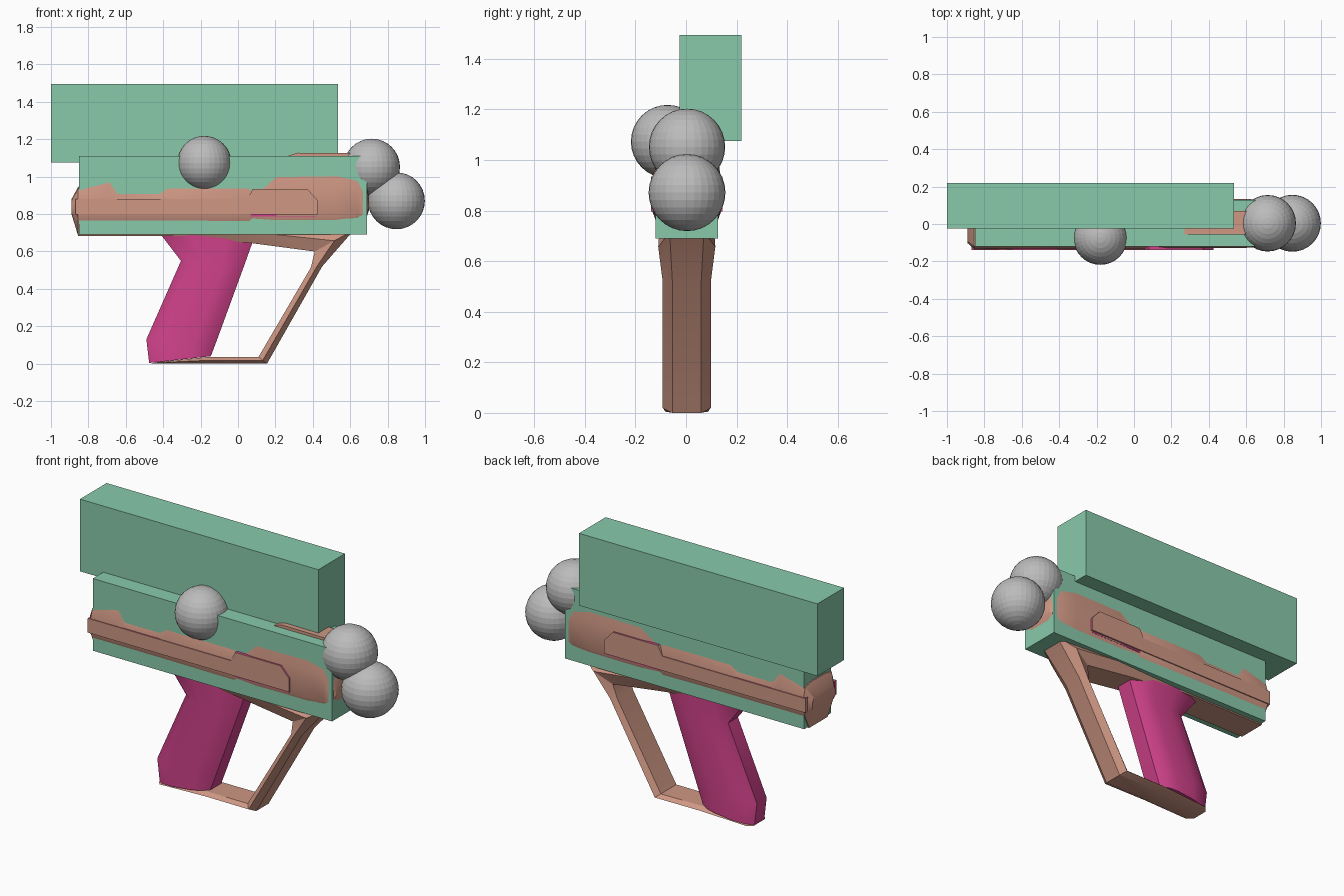
import bpy, bmesh, math
from mathutils import Vector

if "Cube" in bpy.data.objects:
    bpy.data.objects.remove(bpy.data.objects["Cube"])


def material(name, rgb):
    m = bpy.data.materials.new(name)
    m.diffuse_color = (*rgb, 1)
    m.use_nodes = True
    m.node_tree.nodes["Principled BSDF"].inputs["Base Color"].default_value = m.diffuse_color
    return m


TAN = material("tan", (0.62, 0.31, 0.23))
PINK = material("pink", (0.64, 0.055, 0.26))
GREEN = material("green", (0.25, 0.59, 0.41))
GREY = material("grey", (0.50, 0.50, 0.50))


def loft(name, rings, mat, smooth=None):
    """Skin a list of equal-length vertex rings and cap both ends."""
    bm = bmesh.new()
    rows = [[bm.verts.new(p) for p in ring] for ring in rings]
    n = len(rows[0])
    for a, b in zip(rows, rows[1:]):
        for i in range(n):
            j = (i + 1) % n
            bm.faces.new((a[i], a[j], b[j], b[i]))
    bm.faces.new(rows[0][::-1])
    bm.faces.new(rows[-1])
    bmesh.ops.recalc_face_normals(bm, faces=bm.faces)
    me = bpy.data.meshes.new(name)
    bm.to_mesh(me)
    bm.free()
    me.materials.append(mat)
    ob = bpy.data.objects.new(name, me)
    bpy.context.collection.objects.link(ob)
    if smooth:
        bpy.ops.object.select_all(action='DESELECT')
        ob.select_set(True)
        bpy.context.view_layer.objects.active = ob
        bpy.ops.object.shade_smooth_by_angle(angle=math.radians(smooth))
    return ob


def prism(name, profile, y0, y1, mat):
    return loft(name, [[(x, y, z) for x, z in profile] for y in (y0, y1)], mat)


def box(name, x0, x1, y0, y1, z0, z1, mat):
    return prism(name, [(x0, z0), (x1, z0), (x1, z1), (x0, z1)], y0, y1, mat)


# Green blocks
box("upper_block", -1, 0.535, -0.025, 0.22, 1.075, 1.495, GREEN)
box("body_block", -0.85, 0.69, -0.121, 0.127, 0.69, 1.11, GREEN)

# Grey balls
for i, (c, r) in enumerate([((-0.18, -0.073, 1.073), 0.145),
                            ((0.715, 0.004, 1.052), 0.151),
                            ((0.847, 0.004, 0.871), 0.152)]):
    bpy.ops.mesh.primitive_uv_sphere_add(segments=32, ring_count=16, radius=r, location=c)
    bpy.context.object.name = f"ball_{i + 1}"
    bpy.context.object.data.materials.append(GREY)

# Body shell: stations along x of (x, bottom z, lower edge z, top z, half width)
stations = [(-0.89, 0.80, 0.81, 0.87, 0.105), (-0.855, 0.684, 0.80, 0.935, 0.137),
            (-0.80, 0.684, 0.80, 0.955, 0.137), (-0.69, 0.684, 0.80, 0.985, 0.137),
            (-0.645, 0.684, 0.80, 0.918, 0.137), (-0.42, 0.684, 0.80, 0.918, 0.137),
            (-0.375, 0.684, 0.80, 0.95, 0.137), (0.06, 0.675, 0.80, 0.95, 0.137),
            (0.08, 0.675, 0.79, 0.95, 0.129), (0.205, 0.67, 0.79, 1.05, 0.132),
            (0.53, 0.68, 0.79, 1.055, 0.132), (0.64, 0.70, 0.79, 1.045, 0.129),
            (0.68, 0.76, 0.80, 0.98, 0.122), (0.70, 0.82, 0.83, 0.89, 0.10)]
rings = []
for x, zb, zl, zt, w in stations:
    half = [(0.62 * w, zb), (0.87 * w, zb * 0.4 + zl * 0.6), (w, zl),
            (w, zl * 0.4 + zt * 0.6), (0.88 * w, zt), (0.4 * w, zt + 0.01)]
    rings.append([(x, 0.003 + y, z) for y, z in half] +
                 [(x, 0.003 - y, z) for y, z in reversed(half)])
loft("body_shell", rings, TAN, 30)

# Raised side slabs with pink edges
slab = [(-0.87, 0.797), (0.425, 0.797), (0.425, 0.875), (0.37, 0.935),
        (0.08, 0.935), (0.05, 0.88), (-0.87, 0.88)]
prism("slab_edge", slab, -0.136, 0.142, PINK)
prism("slab_face", slab, -0.139, 0.145, TAN)
box("lower_seam", -0.86, 0.42, -0.129, 0.135, 0.787, 0.80, PINK)

# Ridge on top of the muzzle
prism("top_ridge", [(0.27, 1.0), (0.69, 1.0), (0.66, 1.125), (0.32, 1.128), (0.27, 1.112)],
      -0.055, 0.07, TAN)

# Hand guard: pairs of outer and inner points, with half width
path = [((-0.475, 0), (-0.42, 0.01), 0.085), ((-0.15, 0), (-0.15, 0.037), 0.093),
        ((0.155, 0), (0.11, 0.037), 0.095), ((0.45, 0.52), (0.39, 0.515), 0.095),
        ((0.62, 0.715), (0.41, 0.60), 0.113), ((0.20, 0.75), (0.07, 0.645), 0.11),
        ((-0.30, 0.74), (-0.30, 0.675), 0.10)]
rings = []
for o, i, w in path:
    o, i = Vector(o), Vector(i)
    half = [(0.6, o), (1.0, o.lerp(i, 0.5)), (0.75, i)]
    rings.append([(p.x, 0.003 + k * w, p.y) for k, p in half] +
                 [(p.x, 0.003 - k * w, p.y) for k, p in reversed(half)])
loft("hand_guard", rings, TAN, 25)

# Grip: pairs of rear and front points from the bottom up
grip = [((-0.475, 0.004), (-0.145, 0.04)), ((-0.49, 0.13), (-0.115, 0.12)),
        ((-0.305, 0.55), (0.035, 0.53)), ((-0.42, 0.70), (0.085, 0.67))]
rings = []
for a, b in grip:
    a, b = Vector(a), Vector(b)
    half = [(0.045, 0), (0.075, 0.12), (0.09, 0.35), (0.09, 0.7), (0.08, 0.86), (0.05, 1)]
    pts = [(y, a.lerp(b, t)) for y, t in half]
    rings.append([(p.x, 0.003 + y, p.y) for y, p in pts] +
                 [(p.x, 0.003 - y, p.y) for y, p in reversed(pts)])
loft("grip", rings, PINK, 35)
